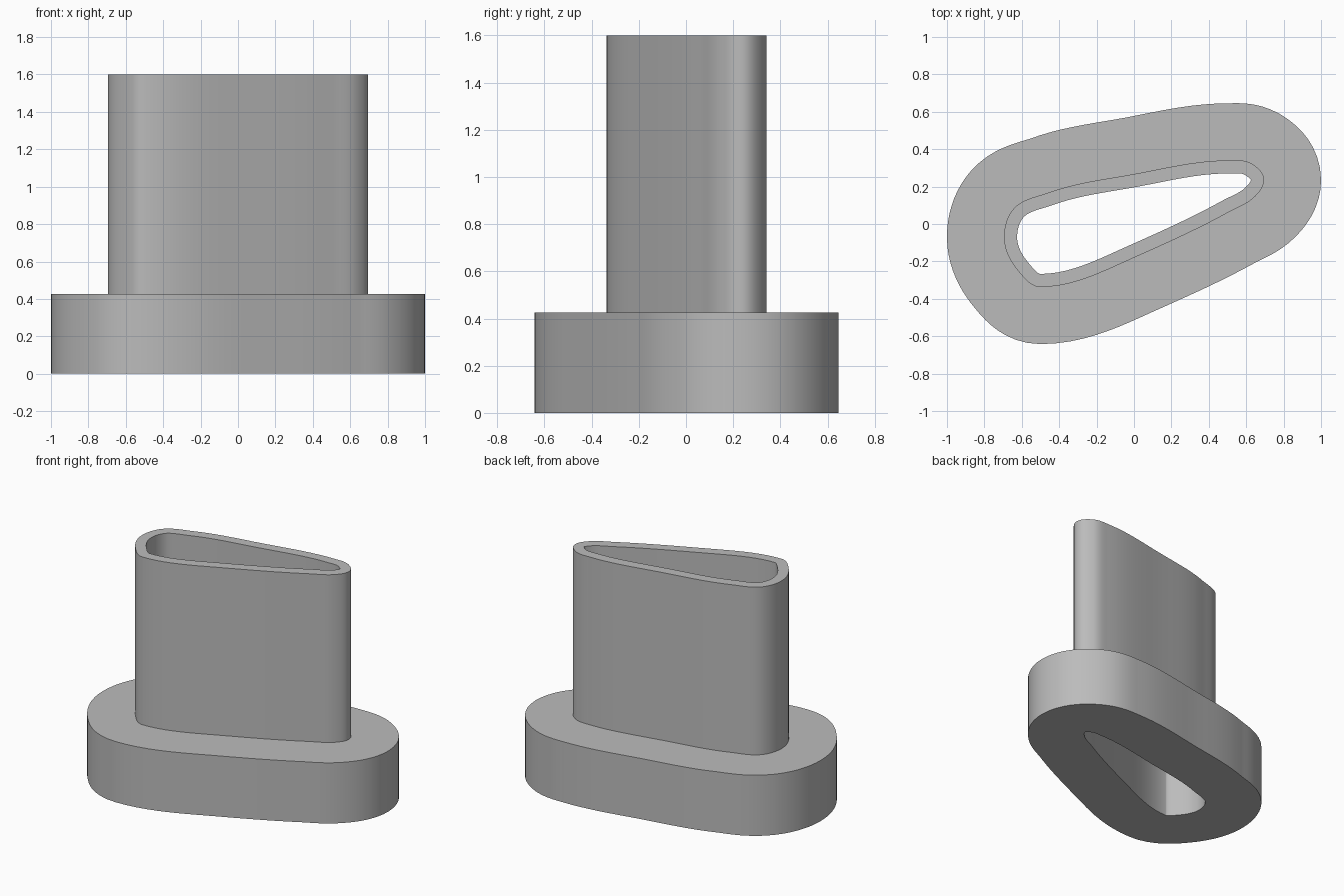
import bpy
import bmesh
import math
from mathutils import Vector

cube = bpy.data.objects.get("Cube")
if cube:
    bpy.data.objects.remove(cube, do_unlink=True)

# Teardrop wall outline, counter-clockwise: x, y, tangent angle in degrees
ANCHORS = [
    (-0.5, -0.337, 0), (0, -0.18, 24), (0.5, 0.06, 29), (0.645, 0.145, 45),
    (0.695, 0.235, 90), (0.625, 0.325, 150), (0.5, 0.34, 180),
    (0, 0.267, 190.5), (-0.45, 0.17, 200), (-0.645, 0.08, 230),
    (-0.695, -0.07, 270), (-0.62, -0.25, 310),
]
STEPS = 10
WALL, FLANGE = 0.07, 0.305
FLANGE_TOP, TOP = 0.425, 1.6


def outline():
    """Points and outward normals along smooth arcs through the anchors."""
    result = []
    for i, (x0, y0, a0) in enumerate(ANCHORS):
        x1, y1, a1 = ANCHORS[(i + 1) % len(ANCHORS)]
        p0, p1 = Vector((x0, y0)), Vector((x1, y1))
        turn = math.radians((a1 - a0) % 360)
        size = (p1 - p0).length / math.cos(turn / 4) ** 2
        m0, m1 = (Vector((math.cos(math.radians(a)), math.sin(math.radians(a)))) * size
                  for a in (a0, a1))
        for k in range(STEPS):
            t = k / STEPS
            p = (p0 * (2*t**3 - 3*t**2 + 1) + m0 * (t**3 - 2*t**2 + t)
                 + p1 * (3*t**2 - 2*t**3) + m1 * (t**3 - t**2))
            d = (p0 * (6*t**2 - 6*t) + m0 * (3*t**2 - 4*t + 1)
                 + p1 * (6*t - 6*t**2) + m1 * (3*t**2 - 2*t)).normalized()
            result.append((p, Vector((d.y, -d.x))))
    return result


# Stepped wall section swept round the outline: offset from wall, height
SECTION = [(-WALL, 0), (FLANGE, 0), (FLANGE, FLANGE_TOP),
           (0, FLANGE_TOP), (0, TOP), (-WALL, TOP)]

bm = bmesh.new()
points = outline()
loops = [[bm.verts.new((*(p + n * offset), z)) for p, n in points]
         for offset, z in SECTION]
for j, low in enumerate(loops):
    high = loops[(j + 1) % len(loops)]
    for i in range(len(points)):
        k = (i + 1) % len(points)
        bm.faces.new((low[i], low[k], high[k], high[i]))
bmesh.ops.recalc_face_normals(bm, faces=bm.faces)

mesh = bpy.data.meshes.new("flanged_sleeve")
bm.to_mesh(mesh)
bm.free()
sleeve = bpy.data.objects.new("flanged_sleeve", mesh)
bpy.context.collection.objects.link(sleeve)

# Plain grey finish
grey = bpy.data.materials.new("plain_grey")
grey.use_nodes = True
color = (0.5, 0.5, 0.5, 1)
grey.diffuse_color = color
grey.node_tree.nodes["Principled BSDF"].inputs["Base Color"].default_value = color
mesh.materials.append(grey)

# Smooth sides with crisp rims
bpy.ops.object.select_all(action="DESELECT")
sleeve.select_set(True)
bpy.context.view_layer.objects.active = sleeve
bpy.ops.object.shade_smooth_by_angle(angle=math.radians(35))
